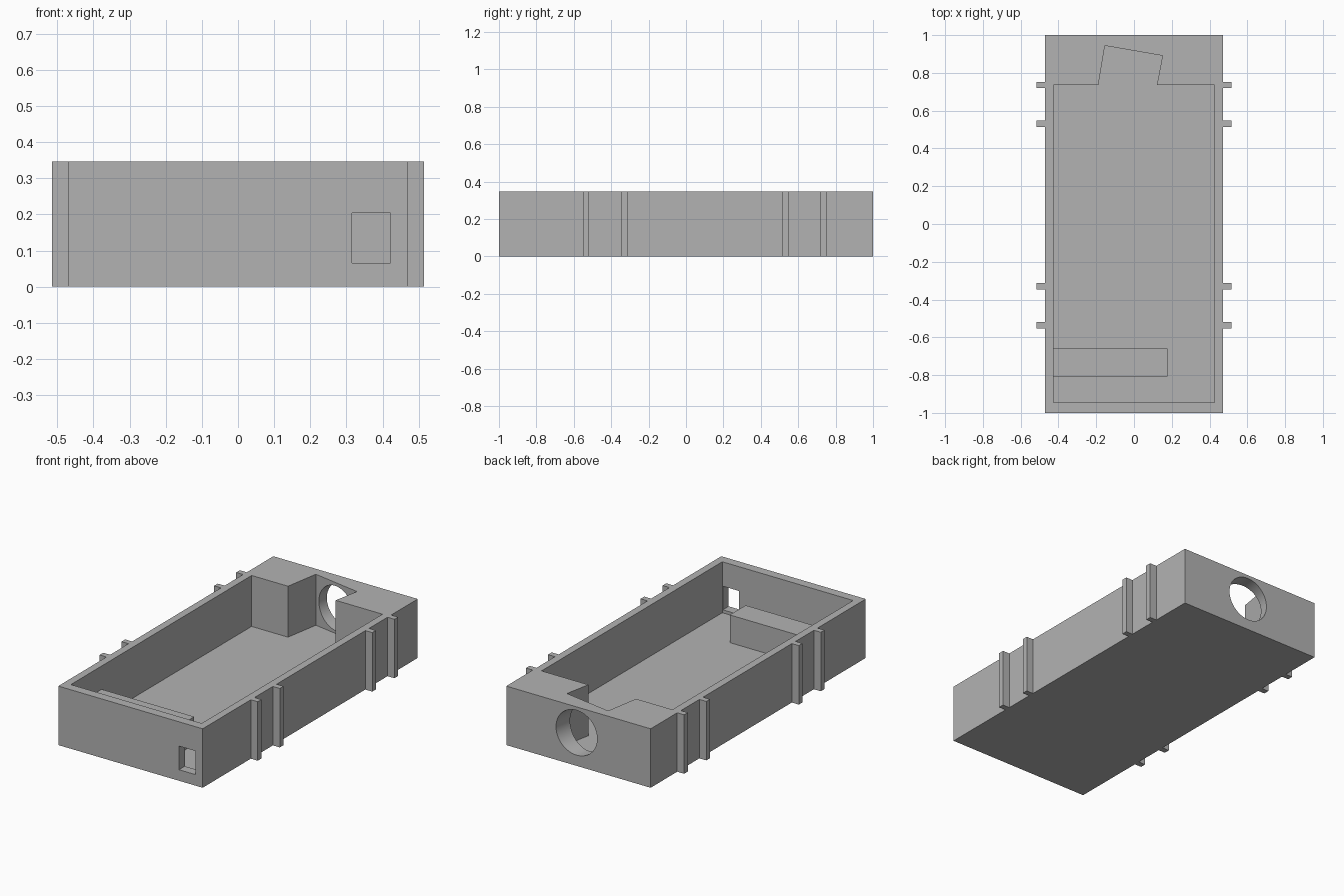
import bpy
import bmesh
import math
from mathutils import Matrix, Vector

default = bpy.data.objects.get("Cube")
if default:
    bpy.data.objects.remove(default, do_unlink=True)

HEIGHT, FLOOR = 0.347, 0.047
HALF_W, IN_W, RIB_W = 0.47, 0.426, 0.515

grey = bpy.data.materials.new("plain grey")
grey.use_nodes = True
grey.diffuse_color = (0.45, 0.45, 0.45, 1)
grey.node_tree.nodes["Principled BSDF"].inputs["Base Color"].default_value = grey.diffuse_color


def add_object(name, bm):
    bmesh.ops.recalc_face_normals(bm, faces=bm.faces)
    mesh = bpy.data.meshes.new(name)
    bm.to_mesh(mesh)
    bm.free()
    mesh.materials.append(grey)
    obj = bpy.data.objects.new(name, mesh)
    bpy.context.collection.objects.link(obj)
    return obj


def prism(name, outline, z0, z1):
    """Extrude a plan outline from z0 up to z1."""
    bm = bmesh.new()
    base = bm.faces.new([bm.verts.new((x, y, z0)) for x, y in outline])
    top = bmesh.ops.extrude_face_region(bm, geom=[base])["geom"]
    verts = [v for v in top if isinstance(v, bmesh.types.BMVert)]
    bmesh.ops.translate(bm, verts=verts, vec=(0, 0, z1 - z0))
    return add_object(name, bm)


def box(name, x0, x1, y0, y1, z0, z1):
    return prism(name, [(x0, y0), (x1, y0), (x1, y1), (x0, y1)], z0, z1)


def cut(target, cutter):
    """Subtract the cutter from the target and discard it."""
    cutter.hide_render = True
    mod = target.modifiers.new("cut", "BOOLEAN")
    mod.operation = "DIFFERENCE"
    mod.solver = "EXACT"
    mod.object = cutter
    bpy.context.view_layer.objects.active = target
    bpy.ops.object.modifier_apply(modifier=mod.name)
    bpy.data.objects.remove(cutter, do_unlink=True)


# Open tray: main cavity with a slanted pocket in the thick back wall
tray = box("tray", -HALF_W, HALF_W, -1, 1, 0, HEIGHT)
cavity = [(-IN_W, -0.946), (IN_W, -0.946), (IN_W, 0.735), (0.121, 0.735),
          (0.151, 0.891), (-0.154, 0.944), (-0.189, 0.735), (-IN_W, 0.735)]
cut(tray, prism("cavity_cutter", cavity, FLOOR, HEIGHT + 0.1))

# Rectangular opening in the front wall
cut(tray, box("window_cutter", 0.316, 0.422, -1.1, -0.9, 0.065, 0.204))

# Round hole through the back wall, in line with the slanted pocket
axis = Vector((0.17, 0.985, 0)).normalized()
bm = bmesh.new()
bmesh.ops.create_cone(
    bm, cap_ends=True, segments=64, radius1=0.132, radius2=0.132, depth=0.3,
    matrix=Matrix.Translation(Vector((-0.002, 0.917, 0.195)) + axis * 0.09)
    @ axis.to_track_quat("Z", "Y").to_matrix().to_4x4())
cut(tray, add_object("hole_cutter", bm))

# Smooth the hole while keeping the flat walls sharp
bpy.ops.object.select_all(action="DESELECT")
tray.select_set(True)
bpy.context.view_layer.objects.active = tray
bpy.ops.object.shade_smooth_by_angle(angle=math.radians(20))

# Raised block across the front of the floor
box("inner_block", -IN_W, 0.177, -0.808, -0.66, FLOOR, 0.21)

# Pairs of upright ribs on both long sides
for side, sign in (("left", 1), ("right", -1)):
    for i, y in enumerate((-0.535, -0.33, 0.53, 0.736)):
        x0, x1 = sorted((sign * HALF_W, sign * RIB_W))
        box(f"{side}_rib_{i + 1}", x0, x1, y - 0.017, y + 0.017, 0, HEIGHT)
